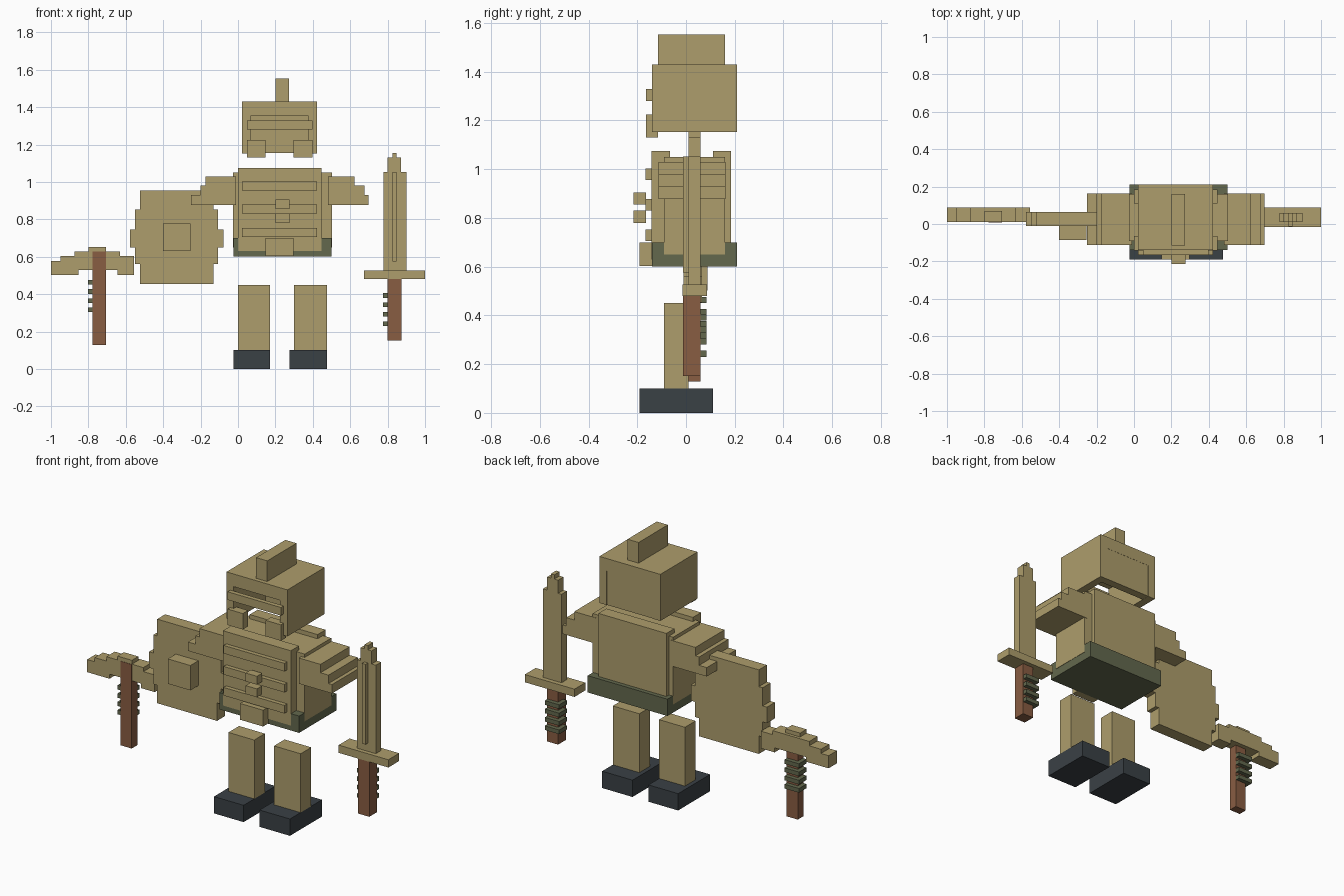
import bpy, bmesh


def material(name, rgb):
    m = bpy.data.materials.new(name)
    m.diffuse_color = (*rgb, 1)
    return m


TAN = material("tan", (0.42, 0.34, 0.15))
BROWN = material("brown", (0.25, 0.11, 0.055))
GREEN = material("green", (0.125, 0.14, 0.075))
DARK = material("dark", (0.042, 0.052, 0.06))


def prism(name, outline, y0, y1, mat=TAN):
    """Extrude a front-view (x, z) outline from y0 back to y1."""
    bm = bmesh.new()
    face = bm.faces.new([bm.verts.new((x, y0, z)) for x, z in outline])
    ext = bmesh.ops.extrude_face_region(bm, geom=[face])
    verts = [v for v in ext["geom"] if isinstance(v, bmesh.types.BMVert)]
    bmesh.ops.translate(bm, vec=(0, y1 - y0, 0), verts=verts)
    bmesh.ops.recalc_face_normals(bm, faces=bm.faces[:])
    mesh = bpy.data.meshes.new(name)
    bm.to_mesh(mesh)
    bm.free()
    mesh.materials.append(mat)
    obj = bpy.data.objects.new(name, mesh)
    bpy.context.collection.objects.link(obj)
    return obj


def box(name, x, y, z, mat=TAN):
    return prism(name, [(x[0], z[0]), (x[1], z[0]), (x[1], z[1]), (x[0], z[1])], y[0], y[1], mat)


# Legs and boots
for side, bx, lx in (("left", (-0.025, 0.17), (0, 0.17)), ("right", (0.275, 0.475), (0.3, 0.475))):
    box(side + "_boot", bx, (-0.19, 0.11), (0, 0.1), DARK)
    box(side + "_leg", lx, (-0.09, 0.01), (0.1, 0.45))

# Torso: belt, core, front and back plates
box("belt", (-0.025, 0.5), (-0.14, 0.21), (0.6, 0.7), GREEN)
box("torso_core", (-0.027, 0.502), (-0.09, 0.16), (0.65, 1.05))
box("chest_plate", (0, 0.447), (-0.142, -0.065), (0.63, 1.075))
box("back_plate", (0, 0.447), (0.11, 0.185), (0.65, 1.075))
for i, z in enumerate((0.705, 0.83, 0.955)):
    box(f"chest_band_{i}", (0.022, 0.422), (-0.167, -0.14), (z, z + 0.048))
for i, z in enumerate((0.78, 0.855)):
    box(f"chest_stud_{i}", (0.2, 0.275), (-0.215, -0.165), (z, z + 0.05))
box("belt_flap", (0.147, 0.298), (-0.19, -0.14), (0.603, 0.7))

# Stepped shoulder plates
for side, root, steps in (("right", 0.48, (0.622, 0.675, 0.698)), ("left", -0.01, (-0.175, -0.2, -0.25))):
    a, b, c = steps
    prism(side + "_shoulder",
          [(root, 0.877), (c, 0.877), (c, 0.93), (b, 0.93), (b, 0.98), (a, 0.98), (a, 1.03), (root, 1.03)],
          -0.113, 0.162)

# Hollow helmet, open at the face and underneath
prism("helmet_shell", [(0.022, 1.153), (0.07, 1.153), (0.07, 1.355), (0.375, 1.355),
                       (0.375, 1.153), (0.423, 1.153), (0.423, 1.43), (0.022, 1.43)], -0.14, 0.21)
box("helmet_back", (0.06, 0.385), (0.16, 0.209), (1.154, 1.37))
box("helmet_crest", (0.2, 0.273), (-0.115, 0.16), (1.43, 1.553))
box("brow_band", (0.047, 0.398), (-0.165, -0.138), (1.28, 1.328))
for side, x in (("left", 0.047), ("right", 0.298)):
    box(side + "_cheek_guard", (x, x + 0.1), (-0.165, -0.115), (1.13, 1.225))

# Shield with stepped sides and a square boss
left = [(-0.525, 0.453), (-0.525, 0.56), (-0.55, 0.56), (-0.55, 0.65), (-0.578, 0.65),
        (-0.578, 0.745), (-0.55, 0.745), (-0.55, 0.853), (-0.525, 0.853), (-0.525, 0.953)]
right = [(-0.656 - x, z) for x, z in reversed(left)]
prism("shield", left + right, -0.01, 0.065)
box("shield_boss", (-0.402, -0.254), (-0.085, -0.01), (0.63, 0.778))


# Weapon handles with grip rings standing out at the side and back
def handle(name, x, y, z, rings):
    box(name + "_handle", (x, x + 0.073), y, z, BROWN)
    for i, r in enumerate(rings):
        box(f"{name}_grip_ring_{i}", (x - 0.025, x + 0.07), (0.014, 0.085), (r, r + 0.025), GREEN)


# Axe
handle("axe", -0.778, (0.008, 0.06), (0.128, 0.628), [0.304 + 0.049 * i for i in range(4)])
prism("axe_head", [(-1, 0.503), (-0.853, 0.503), (-0.853, 0.53), (-0.645, 0.53), (-0.645, 0.503),
                   (-0.555, 0.503), (-0.555, 0.605), (-0.63, 0.605), (-0.63, 0.629), (-0.873, 0.629),
                   (-0.873, 0.603), (-0.95, 0.603), (-0.95, 0.578), (-1, 0.578)], 0.01, 0.088)
box("axe_cap", (-0.8, -0.705), (0.01, 0.07), (0.62, 0.652))

# Sword
handle("sword", 0.8, (-0.013, 0.06), (0.152, 0.5), [0.23 + 0.05 * i for i in range(4)])
box("sword_guard", (0.673, 1), (-0.015, 0.087), (0.48, 0.526))
prism("sword_blade", [(0.777, 0.526), (0.9, 0.526), (0.9, 1.052), (0.872, 1.052), (0.872, 1.13),
                      (0.848, 1.13), (0.848, 1.155), (0.825, 1.155), (0.825, 1.13), (0.8, 1.13),
                      (0.8, 1.052), (0.777, 1.052)], 0.01, 0.06)
box("sword_ridge", (0.825, 0.848), (-0.013, 0.011), (0.575, 1.052))
